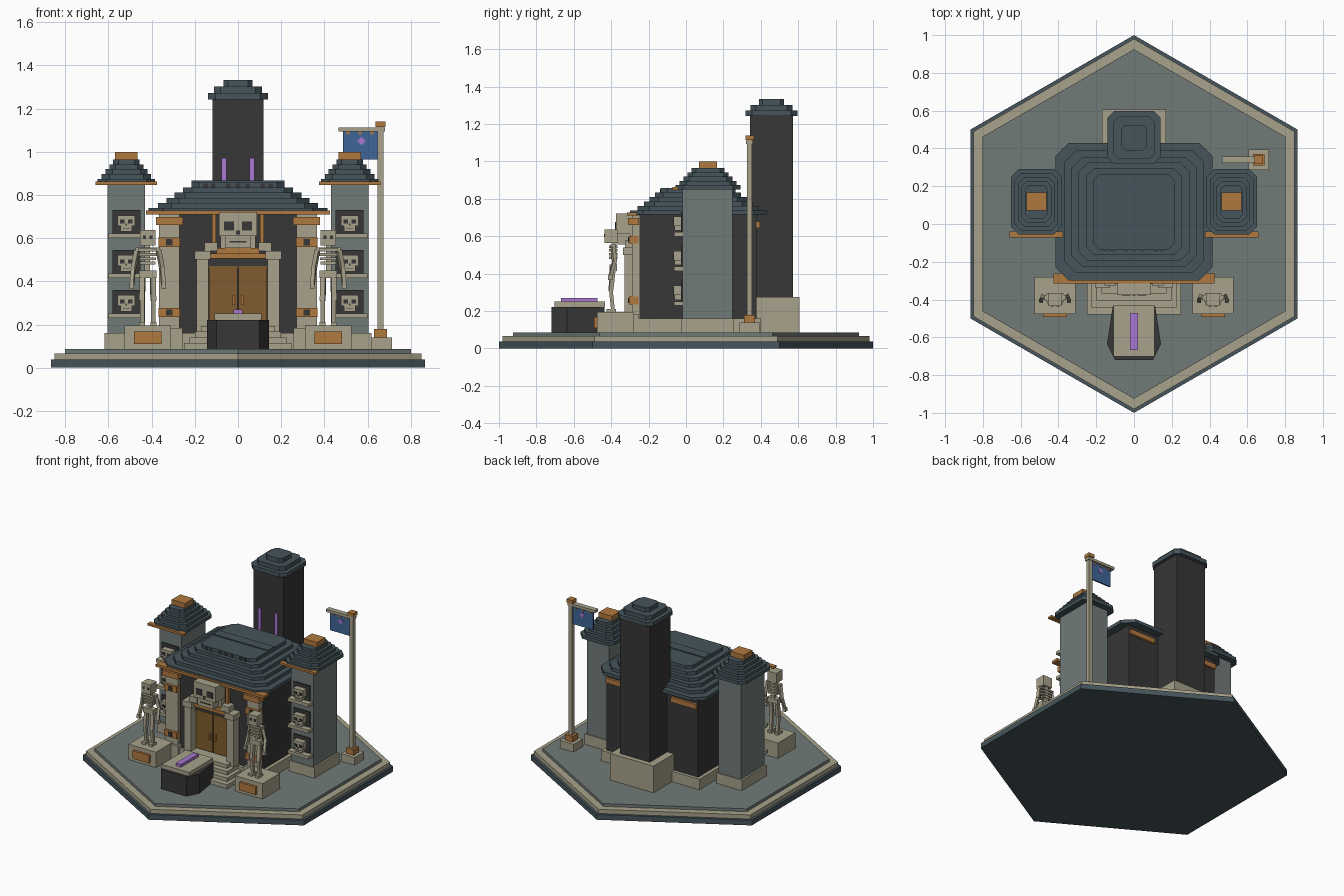
import bpy, bmesh, math
from mathutils import Vector

if "Cube" in bpy.data.objects:
    bpy.data.objects.remove(bpy.data.objects["Cube"])


def srgb(h):
    c = [int(h[i:i + 2], 16) / 255 for i in (0, 2, 4)]
    return [((v + 0.055) / 1.055) ** 2.4 if v > 0.04 else v / 12.92 for v in c] + [1]


MATS = {}
for name, h in dict(slate='46555b', stone='717b79', charcoal='373737', bone='a8a28b', copper='b0793f',
                    wood='805c2e', purple='a878d2', blue='3f6699').items():
    MATS[name] = bpy.data.materials.new(name)
    MATS[name].diffuse_color = srgb(h)


def prism(name, mat, pts, z0, z1):
    """Vertical prism over a plan outline."""
    bm = bmesh.new()
    f = bm.faces.new([bm.verts.new((x, y, z0)) for x, y in pts])
    r = bmesh.ops.extrude_face_region(bm, geom=[f])
    bmesh.ops.translate(bm, vec=(0, 0, z1 - z0), verts=[v for v in r['geom'] if isinstance(v, bmesh.types.BMVert)])
    bmesh.ops.recalc_face_normals(bm, faces=bm.faces)
    me = bpy.data.meshes.new(name)
    bm.to_mesh(me)
    bm.free()
    me.materials.append(MATS[mat])
    ob = bpy.data.objects.new(name, me)
    bpy.context.collection.objects.link(ob)
    return ob


def box(name, mat, x0, x1, y0, y1, z0, z1):
    return prism(name, mat, [(x0, y0), (x1, y0), (x1, y1), (x0, y1)], z0, z1)


def cbox(name, mat, x, y, w, d, z0, z1):
    return box(name, mat, x - w / 2, x + w / 2, y - d / 2, y + d / 2, z0, z1)


def octagon(name, mat, x, y, a, b, c, z0, z1):
    pts = [(a, c - b), (a, b - c), (a - c, b), (c - a, b), (-a, b - c), (-a, c - b), (c - a, -b), (a - c, -b)]
    return prism(name, mat, [(x + p, y + q) for p, q in pts], z0, z1)


def rod(name, mat, p, q, w):
    """Square bar between two points."""
    p, q = Vector(p), Vector(q)
    ob = cbox(name, mat, 0, 0, w, w, 0, (q - p).length)
    ob.location = p
    ob.rotation_euler = (q - p).to_track_quat('Z', 'Y').to_euler()
    return ob


def skull(name, x, y, z, s):
    """Blocky skull: y is its front face, z its chin, s its width."""
    box(name + '_cranium', 'bone', x - s / 2, x + s / 2, y, y + s * .6, z + s * .32, z + s * .95)
    box(name + '_jaw', 'bone', x - s * .34, x + s * .34, y + s * .05, y + s * .55, z, z + s * .33)
    for k in (-1, 1):
        cbox(name + '_eye', 'charcoal', x + k * s * .24, y, s * .26, .008, z + s * .46, z + s * .7)
    cbox(name + '_nose', 'charcoal', x, y, s * .1, .008, z + s * .36, z + s * .46)
    cbox(name + '_mouth', 'charcoal', x, y + s * .05, s * .45, .006, z + s * .14, z + s * .18)


# Hexagonal base
for name, mat, r, z0, z1 in (('base_rim', 'slate', 1, 0, .037), ('base_step', 'bone', .98, .037, .066),
                             ('base_floor', 'stone', .925, .066, .086)):
    prism(name, mat, [(r * math.sin(i * math.pi / 3), r * math.cos(i * math.pi / 3)) for i in range(6)], z0, z1)
G = .086

# Main hall
box('hall_foundation', 'bone', -.385, .385, -.285, .4, G, .16)
box('hall_body', 'charcoal', -.36, .36, -.262, .378, .16, .72)
roof = [(.415, .365), (.37, .325), (.33, .29), (.295, .26), (.255, .23), (.215, .2)]
for i, (a, b) in enumerate(roof):
    octagon('hall_roof', 'slate', 0, .065, a, b, .07 - i * .007, .715 + i * .024, .739 + i * .024)
box('roof_ridge', 'slate', -.215, .215, .03, .1, .855, .866)
for x in (-.15, -.115, -.045, 0, .045, .115, .15):
    cbox('roof_vent', 'charcoal', x, -.135, .022, .008, .833, .852)
box('front_beam', 'copper', -.425, .425, -.315, -.262, .71, .728)

# Rear chimney tower
C = .457
box('chimney_foundation', 'bone', -.17, .17, .305, .607, G, .275)
cbox('chimney_body', 'charcoal', 0, C, .235, .23, .275, 1.25)
for a, c, z0, z1 in ((.14, .035, 1.243, 1.272), (.112, .03, 1.272, 1.302), (.067, .02, 1.302, 1.333)):
    octagon('chimney_roof', 'slate', 0, C, a, a, c, z0, z1)

for s in (-1, 1):
    # Chimney slits and rear trim
    cbox('chimney_slit', 'purple', s * .065, C - .118, .022, .012, .78, .97)
    cbox('rear_trim', 'copper', s * .255, .385, .2, .02, .645, .68)

    # Front columns with bands
    cbox('column', 'bone', s * .318, -.268, .095, .04, .16, .71)
    cbox('column_foot', 'bone', s * .318, -.28, .12, .05, G, .185)
    cbox('column_capital', 'copper', s * .318, -.28, .125, .06, .66, .697)
    for z in (.56, .235):
        cbox('column_band', 'copper', s * .318, -.28, .1, .05, z, z + .042)
        cbox('band_gem', 'charcoal', s * .318, -.306, .03, .008, z + .007, z + .035)

    # Portal sides
    cbox('door_jamb', 'bone', s * .165, -.29, .055, .075, .16, .51)
    cbox('jamb_cap', 'bone', s * .165, -.295, .075, .085, .5, .54)
    cbox('portal_shoulder', 'bone', s * .125, -.29, .06, .07, .54, .58)
    cbox('panel_trim', 'copper', s * .112, -.27, .018, .03, .55, .71)
    cbox('door_leaf', 'wood', s * .069, -.27, .132, .02, .2, .47)
    cbox('door_handle', 'copper', s * .02, -.286, .012, .016, .29, .335)

    # Side tower
    X, Y = s * .517, .115
    cbox('tower_foundation', 'bone', X, Y, .2, .28, G, .16)
    cbox('tower_body', 'stone', X, Y, .175, .265, .16, .86)
    box('tower_trim', 'copper', X - .142, X + .142, -.072, -.04, .847, .862)
    for i in range(5):
        octagon('tower_roof', 'slate', X, .118, .133 - i * .018, .173 - i * .021, .04 - i * .004,
                .85 + i * .023, .873 + i * .023)
    cbox('tower_finial', 'copper', X, .118, .105, .095, .965, 1.0)
    for z in (.23, .415, .6):
        cbox('skull_niche', 'charcoal', X, -.02, .13, .012, z + .02, z + .13)
        cbox('niche_shelf', 'bone', X, -.04, .165, .05, z, z + .022)
        skull('niche_skull', X, -.066, z + .03, .08)

    # Statue plinth
    P, Q = s * .418, -.39
    cbox('plinth', 'bone', P, -.378, .215, .195, G, .195)
    cbox('plinth_plaque', 'copper', P, -.482, .128, .02, .11, .167)

    # Skeleton statue
    for k in (-1, 1):
        cbox('foot', 'bone', P + k * .026, Q - .01, .028, .05, .195, .212)
        rod('shin', 'bone', (P + k * .026, Q, .2), (P + k * .026, Q - .012, .315), .02)
        rod('thigh', 'bone', (P + k * .026, Q - .012, .31), (P + k * .024, Q, .425), .024)
        rod('upper_arm', 'bone', (P + k * .05, Q, .545), (P + k * .066, Q + .008, .46), .02)
        rod('forearm', 'bone', (P + k * .066, Q + .008, .465), (P + k * .073, Q - .015, .385), .018)
        cbox('hand', 'bone', P + k * .074, Q - .016, .022, .024, .365, .39)
    cbox('pelvis', 'bone', P, Q, .08, .04, .415, .45)
    cbox('spine', 'bone', P, Q + .008, .022, .022, .44, .565)
    for i in range(4):
        cbox('rib', 'bone', P, Q, .07 + i * .006, .045, .478 + i * .02, .491 + i * .02)
    cbox('shoulders', 'bone', P, Q, .115, .026, .538, .556)
    cbox('statue_skull', 'bone', P, -.4, .07, .07, .565, .637)
    for k in (-1, 1):
        cbox('statue_eye', 'charcoal', P + k * .016, -.435, .014, .006, .597, .613)

# Portal: doors, lintel, crest skull, stairs
box('door_recess', 'charcoal', -.14, .14, -.278, -.25, .46, .51)
box('door_lintel', 'copper', -.135, .135, -.31, -.25, .505, .53)
box('lintel_top', 'copper', -.1, .1, -.318, -.25, .53, .555)
skull('crest_skull', 0, -.375, .555, .175)
box('crest_backing', 'bone', -.08, .08, -.3, -.25, .555, .73)
for i in range(4):
    w = .25 - i * .026
    box('stair', 'bone', -w, w, -.478 + i * .037, -.26, G, .115 + i * .026)

# Coffin altar
outline = [(-.1, -.72), (.1, -.72), (.143, -.635), (.112, -.435), (-.112, -.435), (-.143, -.635)]
prism('altar_body', 'charcoal', outline, G, .222)
box('altar_slab', 'bone', -.108, .108, -.702, -.432, .222, .25)
box('altar_blade', 'purple', -.02, .02, -.668, -.472, .25, .27)

# Flagpole and banner
FX, FY = .66, .34
cbox('pole_base', 'bone', FX, FY, .107, .107, G, .14)
cbox('pole_socket', 'copper', FX, FY, .06, .06, .14, .18)
cbox('pole', 'bone', FX, FY, .028, .028, .18, 1.115)
cbox('pole_cap', 'copper', FX, FY, .045, .045, 1.115, 1.14)
box('pole_arm', 'bone', .465, .68, FY - .018, FY + .018, 1.094, 1.113)
box('banner', 'blue', .487, .645, FY - .005, FY + .005, .965, 1.094)
for x in (.51, .565, .62):
    cbox('banner_ring', 'copper', x, FY, .014, .018, 1.08, 1.097)
emblem = cbox('banner_emblem', 'purple', 0, 0, .028, .018, -.014, .014)
emblem.location = (.572, FY, 1.05)
emblem.rotation_euler = (0, math.pi / 4, 0)

for m in bpy.data.materials:
    if m.users and not m.is_grease_pencil:
        m.use_nodes = True
        m.node_tree.nodes["Principled BSDF"].inputs["Base Color"].default_value = m.diffuse_color
